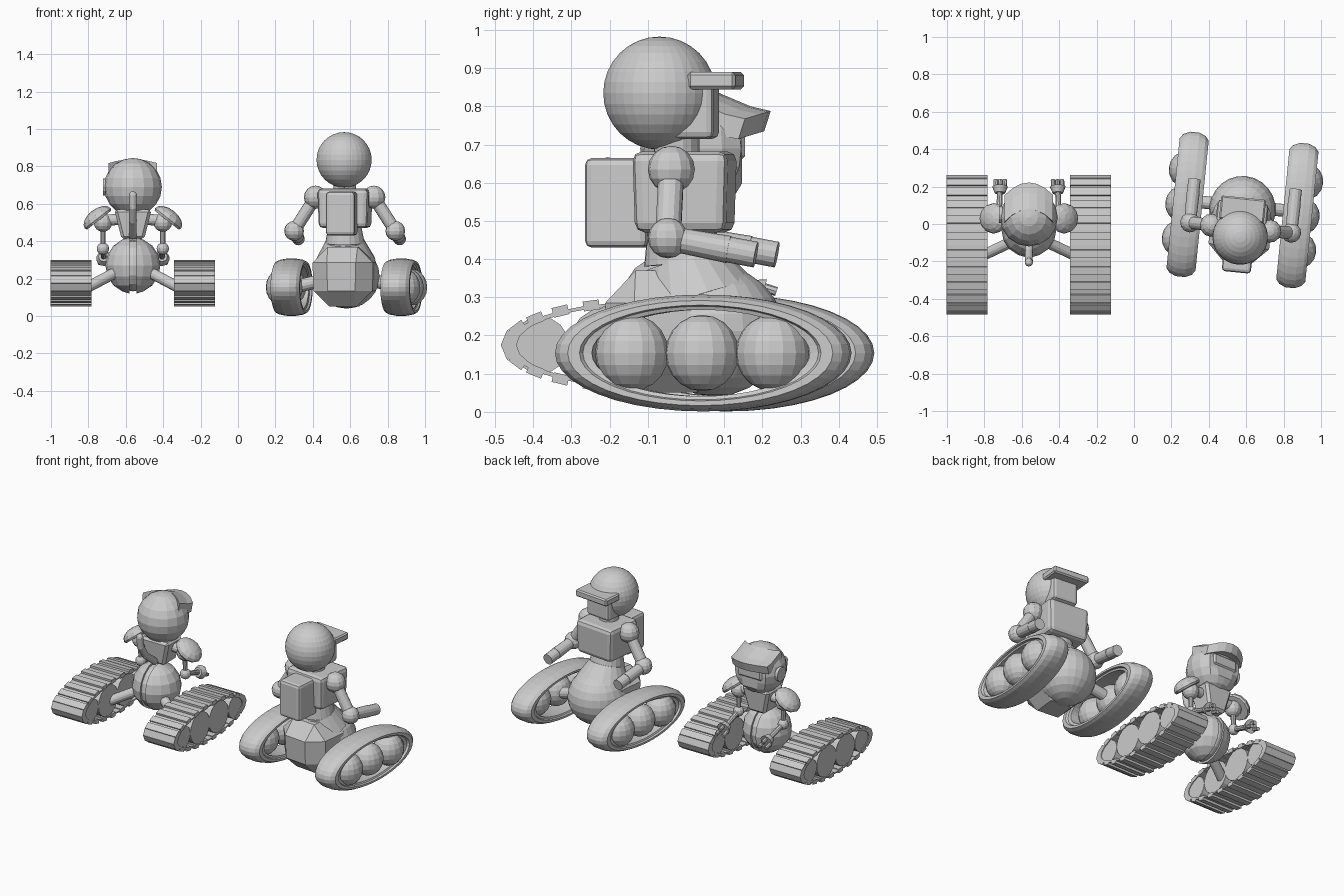
import bpy, bmesh
from math import pi, sin, cos, radians, atan2
from mathutils import Matrix, Vector

if "Cube" in bpy.data.objects:
    bpy.data.objects.remove(bpy.data.objects["Cube"])

# Each robot has its own frame: local x = side, local y = facing direction
FRAME_A = Matrix.Translation((-0.562, 0, 0))
FRAME_B = Matrix.Translation((0.58, 0.075, 0)) @ Matrix.Rotation(radians(-5.8), 4, 'Z')
frame = FRAME_A


def finish(name, bm, mat=None, smooth=False):
    bmesh.ops.recalc_face_normals(bm, faces=bm.faces)
    me = bpy.data.meshes.new(name)
    bm.transform(frame @ (mat or Matrix()))
    bm.to_mesh(me)
    bm.free()
    ob = bpy.data.objects.new(name, me)
    bpy.context.collection.objects.link(ob)
    for p in me.polygons:
        p.use_smooth = smooth
    return ob


def ball(name, c, r, seg=16, rings=8, rot=(0, 'Y'), clamp=None):
    r = (r, r, r) if isinstance(r, (int, float)) else r
    bm = bmesh.new()
    bmesh.ops.create_uvsphere(bm, u_segments=seg, v_segments=rings, radius=1)
    bm.transform(Matrix.Diagonal((*r, 1)))
    if clamp:
        for v in bm.verts:
            clamp(v)
    return finish(name, bm, Matrix.Translation(c) @ Matrix.Rotation(rot[0], 4, rot[1]))


def box(name, lo, hi, bevel=0.0, seg=2, top=(1, 1)):
    lo, hi = Vector(lo), Vector(hi)
    bm = bmesh.new()
    bmesh.ops.create_cube(bm, size=1)
    for v in bm.verts:
        if v.co.z < 0:
            v.co.x *= top[0]
            v.co.y *= top[1]
        v.co = (lo + hi) / 2 + v.co * (hi - lo)
    if bevel:
        bmesh.ops.bevel(bm, geom=bm.edges[:], offset=bevel, segments=seg, profile=0.5, affect='EDGES')
    return finish(name, bm)


def rod(name, a, b, r1, r2=None, seg=14):
    a, b = Vector(a), Vector(b)
    bm = bmesh.new()
    bmesh.ops.create_cone(bm, cap_ends=True, segments=seg, radius1=r1,
                          radius2=r1 if r2 is None else r2, depth=(b - a).length)
    q = (b - a).to_track_quat('Z', 'Y').to_matrix().to_4x4()
    return finish(name, bm, Matrix.Translation((a + b) / 2) @ q)


def grid_faces(bm, rows, wrap):
    n = len(rows)
    for i in range(n if wrap else n - 1):
        A, B = rows[i], rows[(i + 1) % n]
        for j in range(len(A)):
            k = (j + 1) % len(A)
            bm.faces.new((A[j], A[k], B[k], B[j]))
    if not wrap:
        bm.faces.new(rows[0])
        bm.faces.new(rows[-1])


def hoop(name, c, ry, rz, profile, n=32):
    """Closed (x, radius factor) profile swept round an ellipse in the yz plane."""
    bm = bmesh.new()
    rows = [[bm.verts.new((x, ry * r * cos(2 * pi * i / n), rz * r * sin(2 * pi * i / n)))
             for x, r in profile] for i in range(n)]
    grid_faces(bm, rows, True)
    return finish(name, bm, Matrix.Translation(c))


# ---------------- Tracked robot ----------------
# tracks: belt, slats, road wheels, axles
for s, side in ((-1, 'left'), (1, 'right')):
    c = Vector((s * 0.33, -0.112, 0.175))
    hoop(side + '_track_belt', c, 0.357, 0.113, [(-.11, 1), (.11, 1), (.11, .93), (-.11, .93)], 28)
    bm = bmesh.new()
    n = 24
    for i in range(n):
        t = 2 * pi * (i + 0.5) / n
        y, z = 0.356 * cos(t), 0.112 * sin(t)
        ang = atan2(0.356 * sin(t), 0.112 * cos(t))
        m = (Matrix.Translation((0, y, z)) @ Matrix.Rotation(ang, 4, 'X')
             @ Matrix.Diagonal((0.22, 0.026, 0.042, 1)))
        bmesh.ops.create_cube(bm, size=1, matrix=m)
    finish(side + '_track_slats', bm, Matrix.Translation(c))
    for i, (dy, r) in enumerate(((-.27, .075), (-.095, .1), (.095, .1), (.27, .075))):
        p = c + Vector((0, dy, 0))
        rod(f'{side}_road_wheel_{i}', p - Vector((.105, 0, 0)), p + Vector((.105, 0, 0)), r, seg=16)
    rod(side + '_axle', (s * 0.06, -0.08, 0.25), (s * 0.24, -0.165, 0.155), 0.03)

# round lower body split into two shells over a core
ball('body_core', (0, -0.03, 0.27), 0.138)
for s, side in ((-1, 'left'), (1, 'right')):
    def cut(v):
        v.co.x = s * max(s * v.co.x, 0.018)
    ball(side + '_body_shell', (0, -0.03, 0.27), (0.147, 0.147, 0.15), clamp=cut)

# torso, neck and bent tail pipe
box('torso', (-0.10, -0.06, 0.41), (0.10, 0.10, 0.57), 0.015, 1, top=(0.6, 0.8))
rod('neck', (0, 0.03, 0.54), (0, 0.03, 0.60), 0.05)
tail = [(0, -0.05, 0.43), (0, -0.15, 0.51), (0, -0.195, 0.58), (0, -0.205, 0.645)]
for i in range(3):
    rod(f'tail_pipe_{i}', tail[i], tail[i + 1], 0.021)
    ball(f'tail_joint_{i}', tail[i + 1], 0.022, 12, 6)


# head with a flattened face, curved brow, visor and ear disc
def flatten(v):
    v.co.y = min(v.co.y, 0.112)


ball('head', (0, 0.035, 0.69), 0.155, 16, 10, clamp=flatten)
bm = bmesh.new()
rows = []
for i in range(7):
    x = -0.13 + 0.26 * i / 6
    d = 4.0 * x * x
    rows.append([bm.verts.new((x, y - d, z - 1.2 * x * x)) for y, z in
                 ((0.08, 0.838), (0.17, 0.80), (0.222, 0.788), (0.205, 0.735), (0.14, 0.745), (0.07, 0.75))])
grid_faces(bm, rows, False)
finish('brow', bm)
box('visor', (-0.085, 0.08, 0.66), (0.085, 0.155, 0.735), 0.01, 1)
box('chin_guard', (-0.06, 0.06, 0.595), (0.06, 0.14, 0.655), 0.012, 1)
rod('ear_disc', (-0.13, 0.05, 0.69), (-0.16, 0.05, 0.69), 0.045, seg=12)

# arms with sloping shoulder pads and cup hands
for s, side in ((-1, 'left'), (1, 'right')):
    rod(side + '_collar', (s * 0.05, 0.03, 0.52), (s * 0.15, 0.03, 0.51), 0.03)
    ball(side + '_shoulder', (s * 0.16, 0.03, 0.50), 0.05, 12, 8)

    def shell(v):
        v.co.z = max(v.co.z, -0.012)
    ball(side + '_shoulder_pad', (s * 0.188, 0.03, 0.522), (0.088, 0.082, 0.05), 12, 8,
         (s * radians(38), 'Y'), shell)
    elbow, wrist = Vector((s * 0.16, 0.035, 0.36)), Vector((s * 0.155, 0.175, 0.315))
    rod(side + '_upper_arm', (s * 0.16, 0.03, 0.48), elbow, 0.015, seg=10)
    ball(side + '_elbow', elbow, 0.033, 12, 8)
    rod(side + '_forearm', elbow, wrist, 0.016, seg=10)
    d = (wrist - elbow).normalized()
    rod(side + '_hand_cup', wrist - d * 0.01, wrist + d * 0.025, 0.028, 0.042)
    for k in (-1, 0, 1):
        o = Vector((k * 0.024, 0, 0.02 if k == 0 else -0.012))
        rod(f'{side}_finger_{k + 1}', wrist + o + d * 0.02, wrist + o + d * 0.065, 0.012, seg=8)

# ---------------- Hoop-wheeled robot ----------------
frame = FRAME_B
tyre = [(-.062, .74), (-.066, .80), (-.078, .82), (-.078, .90), (-.06, .96), (-.025, 1),
        (.025, 1), (.06, .96), (.078, .90), (.078, .82), (.066, .80), (.062, .74)]
for s, side in ((-1, 'left'), (1, 'right')):
    hoop(side + '_hoop_tyre', (s * 0.295, 0, 0.154), 0.388, 0.153, tyre, 40)
    for i in (-1, 0, 1):
        ball(f'{side}_roller_{i + 1}', (s * 0.325, i * 0.185, 0.154), (0.09, 0.097, 0.1), 16, 10)
    rod(side + '_hub_axle', (s * 0.1, 0.02, 0.20), (s * 0.28, 0.02, 0.155), 0.035)

# lower body, faceted rear housing, waist
ball('lower_body', (0, 0.0, 0.212), (0.178, 0.182, 0.172), 24, 12)
box('rear_housing', (-0.165, -0.285, 0.05), (0.165, 0.06, 0.37), 0.085, 1, top=(0.95, 0.9))
rod('waist_flare', (0, -0.05, 0.30), (0, -0.08, 0.40), 0.16, 0.105, 20)
rod('waist', (0, -0.08, 0.39), (0, -0.09, 0.50), 0.106, 0.085, 20)

# chest, backpack, neck, head with face block and brim
box('chest', (-0.138, -0.205, 0.47), (0.138, 0.047, 0.682), 0.025, 2, top=(0.95, 0.95))
box('backpack', (-0.078, -0.335, 0.43), (0.078, -0.17, 0.665), 0.018, 2)
rod('neck', (0, -0.10, 0.66), (0, -0.10, 0.73), 0.06, seg=16)
ball('head', (0.002, -0.145, 0.835), 0.148, 32, 16)
box('face_block', (-0.085, -0.13, 0.715), (0.085, 0.005, 0.87), 0.018, 2)
box('brim', (-0.12, -0.06, 0.845), (0.12, 0.066, 0.89), 0.008, 1)

# arms with jointed spheres and two-stage forearms
for s, side in ((-1, 'left'), (1, 'right')):
    sh, el = Vector((s * 0.157, -0.098, 0.635)), Vector((s * 0.272, -0.095, 0.455))
    mid, tip = Vector((s * 0.272, 0.065, 0.425)), Vector((s * 0.272, 0.09, 0.42))
    end = Vector((s * 0.27, 0.145, 0.425))
    ball(side + '_shoulder', sh, 0.062, 12, 8)
    rod(side + '_upper_arm', sh, el, 0.034)
    ball(side + '_elbow', el, 0.053, 12, 8)
    d = (mid - el).normalized()
    rod(side + '_forearm', el, mid, 0.032, 0.036)
    rod(side + '_hand', el + d * 0.145, el + d * 0.235, 0.034)
